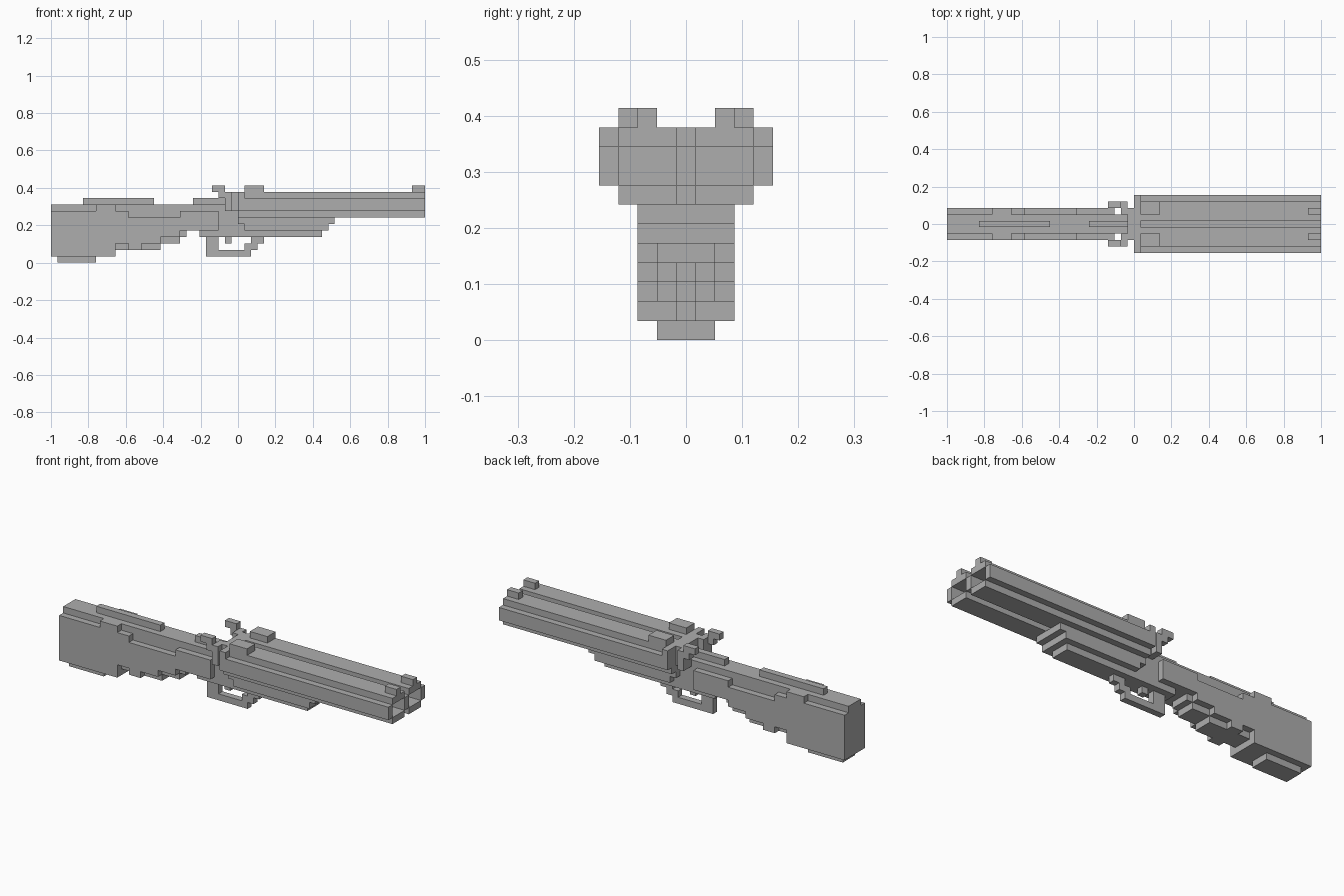
import bpy
import bmesh
from mathutils import Vector

cube = bpy.data.objects.get("Cube")
if cube:
    bpy.data.objects.remove(cube, do_unlink=True)

UNIT = 2 / 58      # size of one block
HALF_LENGTH = 29   # blocks from the butt to the middle

grey = bpy.data.materials.new("plain grey")
grey.use_nodes = True
grey.diffuse_color = (0.42, 0.42, 0.42, 1)
grey.node_tree.nodes["Principled BSDF"].inputs["Base Color"].default_value = grey.diffuse_color


def add_box(bm, x, y, z):
    """Add one box from (start, end) block ranges along each axis."""
    low = Vector((x[0] - HALF_LENGTH, y[0], z[0])) * UNIT
    high = Vector((x[1] - HALF_LENGTH, y[1], z[1])) * UNIT
    verts = bmesh.ops.create_cube(bm, size=1)["verts"]
    bmesh.ops.scale(bm, vec=high - low, verts=verts)
    bmesh.ops.translate(bm, vec=(low + high) / 2, verts=verts)


def finish(bm, name, mirrored=False):
    mesh = bpy.data.meshes.new(name)
    bm.to_mesh(mesh)
    bm.free()
    mesh.materials.append(grey)
    obj = bpy.data.objects.new(name, mesh)
    bpy.context.scene.collection.objects.link(obj)
    if mirrored:
        mirror = obj.modifiers.new("Mirror", "MIRROR")
        mirror.use_axis = (False, True, False)
        mirror.use_mirror_merge = False
    return obj


def centred(name, half_width, *boxes):
    """Boxes (x start, x end, bottom, top) sharing one width about the middle."""
    bm = bmesh.new()
    for start, end, bottom, top in boxes:
        add_box(bm, (start, end), (-half_width, half_width), (bottom, top))
    return finish(bm, name)


def paired(name, x, *sections):
    """Boxes (inner, outer, bottom, top) along one x range, on both sides."""
    bm = bmesh.new()
    for inner, outer, bottom, top in sections:
        add_box(bm, x, (inner, outer), (bottom, top))
    return finish(bm, name, mirrored=True)


# Stock: a stepped core with wider cheeks and a thin comb
centred("stock_core", 1.5,
        (0, 10, 1, 9), (1, 7, 0, 1), (10, 17, 2, 9),
        (17, 20, 3, 9), (20, 21, 4, 9), (21, 26, 5, 9))
centred("stock_cheeks", 2.5,
        (0, 7, 1, 8), (7, 10, 1, 9), (10, 12, 3, 8), (12, 14, 2, 7),
        (14, 17, 3, 7), (17, 20, 4, 7), (20, 26, 5, 8))
centred("stock_comb", 0.5, (5, 16, 9, 10))
centred("tang", 0.5, (22, 28, 9, 10))

# Receiver and breech
centred("receiver", 1.5, (26, 30, 5, 9), (23, 42, 4, 5))
centred("standing_breech", 2.5, (28, 29, 8, 11))
centred("breech_flange", 4.5, (29, 30, 8, 11))
centred("breech_flange_base", 3.5, (29, 30, 7, 8))

# Fore-end with a stepped nose
centred("fore_end", 2.5, (29, 44, 6, 7), (30, 43, 5, 6))

# Two hollow barrels joined by a sunken rib
paired("barrels", (30, 58),
       (0.5, 3.5, 10, 11), (0.5, 3.5, 7, 8), (3.5, 4.5, 8, 10))
centred("barrel_rib", 0.5, (30, 58, 8, 10))

# Sights on both barrels
paired("rear_sights", (30, 33), (1.5, 3.5, 11, 12))
paired("front_sights", (56, 58), (1.5, 2.5, 11, 12))

# Hammers
paired("hammer_bases", (27, 28), (1.5, 3.5, 8, 11))
paired("hammer_necks", (26, 27), (2.5, 3.5, 10, 11))
paired("hammer_spurs", (25, 27), (2.5, 3.5, 11, 12))

# Trigger and its guard
centred("trigger_guard", 0.5,
        (24, 26, 1, 4), (26, 31, 1, 2), (30, 32, 2, 3), (31, 33, 3, 4))
centred("trigger", 0.5, (27, 28, 3, 4))
